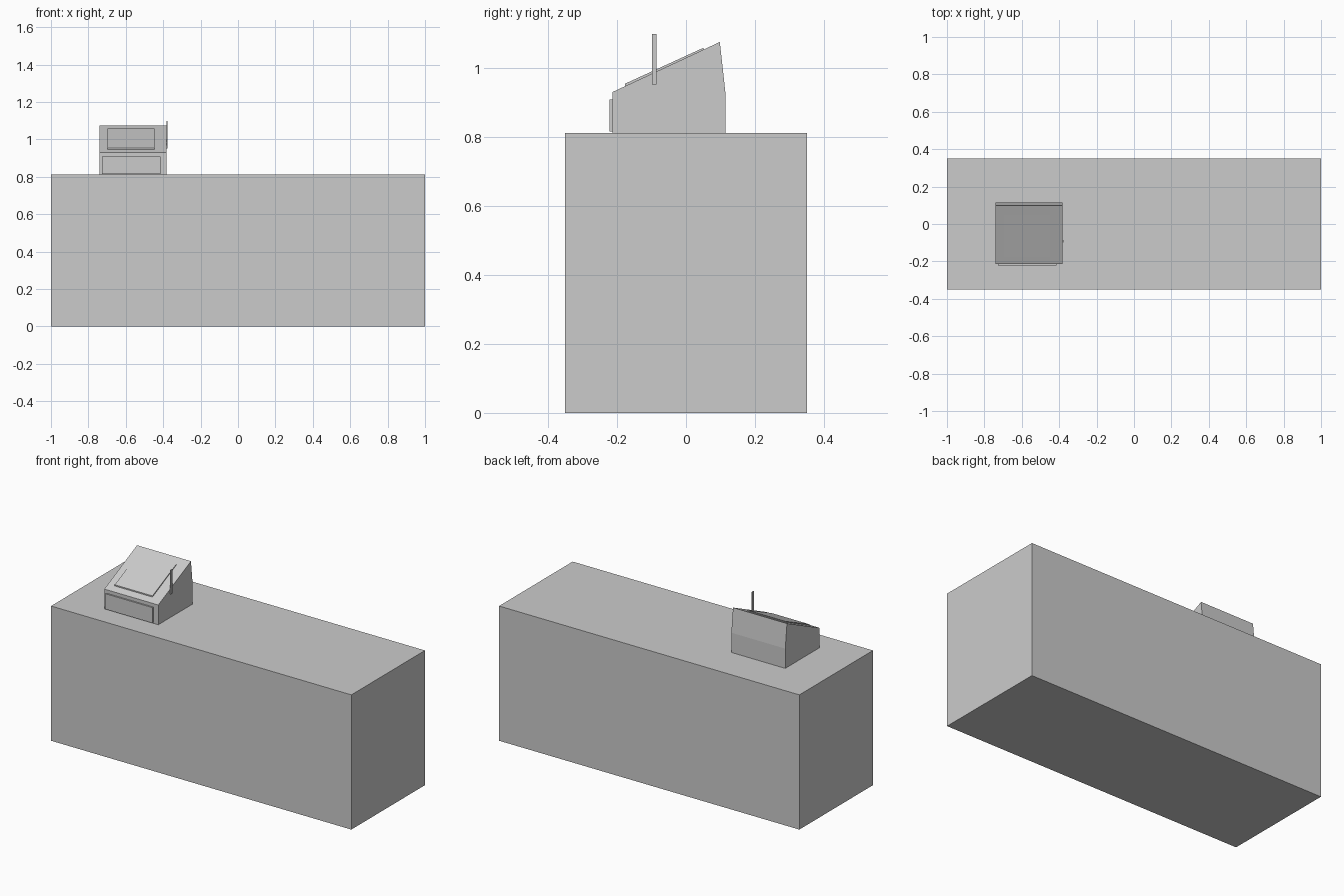
import bpy, bmesh

if "Cube" in bpy.data.objects:
    bpy.data.objects.remove(bpy.data.objects["Cube"])


def prism(name, profile, x0, x1):
    """Extrude a (y, z) side profile from x0 to x1."""
    bm = bmesh.new()
    face = bm.faces.new([bm.verts.new((x0, y, z)) for y, z in profile])
    ext = bmesh.ops.extrude_face_region(bm, geom=[face])["geom"]
    verts = [g for g in ext if isinstance(g, bmesh.types.BMVert)]
    bmesh.ops.translate(bm, verts=verts, vec=(x1 - x0, 0, 0))
    bmesh.ops.recalc_face_normals(bm, faces=bm.faces)
    mesh = bpy.data.meshes.new(name)
    bm.to_mesh(mesh)
    bm.free()
    obj = bpy.data.objects.new(name, mesh)
    bpy.context.collection.objects.link(obj)
    return obj


def box(name, x0, x1, y0, y1, z0, z1):
    return prism(name, [(y0, z0), (y1, z0), (y1, z1), (y0, z1)], x0, x1)


TOP = 0.811

# Counter block
box("counter", -1, 1, -0.35, 0.35, 0, TOP)

# Cash register body with sloped top
prism("register_body",
      [(-0.213, TOP), (0.114, TOP), (0.114, 0.93), (0.098, 1.075), (-0.213, 0.93)],
      -0.741, -0.382)

# Cash drawer front
box("drawer", -0.727, -0.414, -0.222, -0.213, 0.816, 0.909)

# Thin key panel lying on the slope
prism("key_panel",
      [(-0.177, 0.946), (0.05, 1.051), (0.05, 1.058), (-0.177, 0.954)],
      -0.697, -0.446)

# Side lever
box("side_lever", -0.382, -0.377, -0.099, -0.086, 0.952, 1.098)
